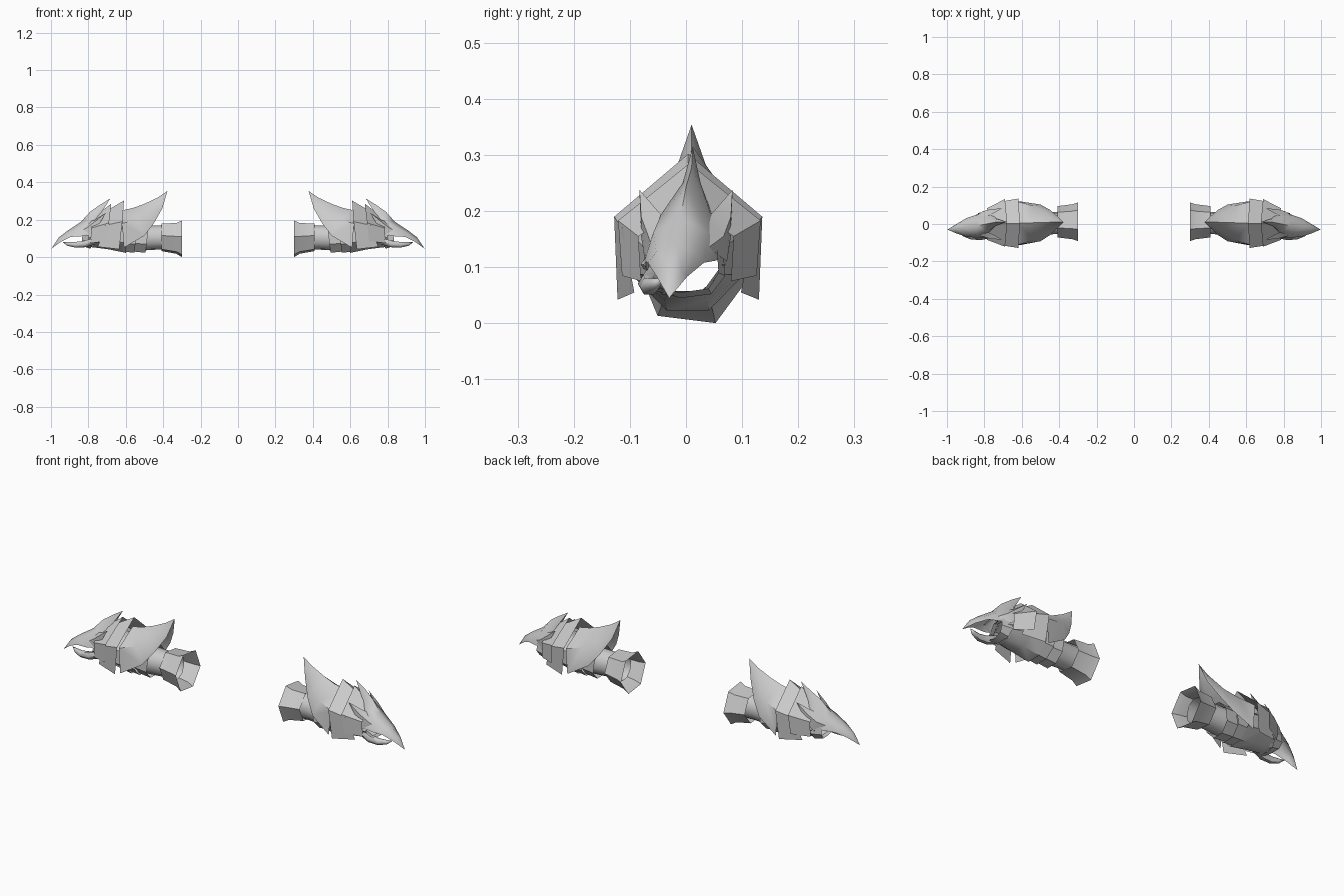
import bpy
import bmesh
import math
from mathutils import Vector

cube = bpy.data.objects.get("Cube")
if cube:
    bpy.data.objects.remove(cube)

grey = bpy.data.materials.new("plain grey")
grey.use_nodes = True
COLOUR = (0.6, 0.6, 0.6, 1)
grey.diffuse_color = COLOUR
grey.node_tree.nodes["Principled BSDF"].inputs["Base Color"].default_value = COLOUR


def loft(name, rows, closed=False, angle=35):
    """Skin rows of points, merge collapsed tips, mirror to the other arm."""
    bm = bmesh.new()
    grid = [[bm.verts.new(p) for p in row] for row in rows]
    n = len(rows[0])
    for a, b in zip(grid, grid[1:]):
        for i in range(n if closed else n - 1):
            j = (i + 1) % n
            bm.faces.new((a[i], a[j], b[j], b[i]))
    bmesh.ops.remove_doubles(bm, verts=bm.verts, dist=0.0005)
    bmesh.ops.recalc_face_normals(bm, faces=bm.faces)
    mesh = bpy.data.meshes.new(name)
    bm.to_mesh(mesh)
    bm.free()
    mesh.materials.append(grey)
    ob = bpy.data.objects.new(name, mesh)
    bpy.context.collection.objects.link(ob)
    bpy.ops.object.select_all(action='DESELECT')
    ob.select_set(True)
    bpy.context.view_layer.objects.active = ob
    bpy.ops.object.shade_smooth_by_angle(angle=math.radians(angle))
    mod = ob.modifiers.new("other_arm", 'MIRROR')
    mod.use_mirror_merge = False
    return ob


def arch(centre, half):
    """Full arch from a half listed ridge first, mirrored about y = centre."""
    right = [(x, centre - y, z) for x, y, z in reversed(half)]
    return right + [(x, centre + y, z) for x, y, z in half[1:]]


def ring(x, cy, cz, ry, rz, n=6, turn=-7, lean=0.0):
    """Upright polygon ring; lean pushes the top along x."""
    pts = []
    for i in range(n):
        a = math.radians(turn + 360 * i / n)
        pts.append((x + lean * math.sin(a), cy + ry * math.cos(a), cz + rz * math.sin(a)))
    return pts


# Flared cuff and wrist sleeve, open at both ends
loft("cuff", [ring(0.30, 0.012, 0.098, 0.104, 0.106),
              ring(0.33, 0.012, 0.1, 0.094, 0.089),
              ring(0.41, 0.012, 0.106, 0.084, 0.08)], True, 45)
loft("wrist_sleeve", [ring(0.36, 0.005, 0.105, 0.06, 0.068, 10),
                      ring(0.43, 0.005, 0.105, 0.06, 0.066, 10),
                      ring(0.53, 0.005, 0.103, 0.068, 0.07, 10)], True, 45)

# Overlapping wrist bands
for k, x in enumerate((0.485, 0.545)):
    loft(f"wrist_band_{k + 1}", [ring(x, 0.005, 0.102, 0.078 + 0.01 * k, 0.085, 8, 22.5, -0.01),
                                 ring(x + 0.07, 0.005, 0.104, 0.072 + 0.01 * k, 0.08, 8, 22.5, -0.01)],
         True, 30)

# Hollow hand shell under the plates
loft("hand_shell", [ring(0.60, 0.003, 0.115, 0.098, 0.1, 8, 22.5),
                    ring(0.69, 0.0, 0.12, 0.1, 0.085, 8, 22.5),
                    ring(0.79, -0.005, 0.11, 0.072, 0.06, 8, 22.5)], True, 40)
loft("hand_rim", [ring(0.775, -0.005, 0.105, 0.076, 0.062, 6, 0),
                  ring(0.80, -0.005, 0.105, 0.07, 0.055, 6, 0)], True, 30)

# Swept-back leaf plate ending in a point over the wrist
tip = (0.377, 0, 0.354)
loft("rear_spike_plate", [
    arch(0.01, [tip, tip, tip]),
    arch(0.01, [(0.43, 0, 0.318), (0.42, 0.025, 0.283), (0.405, 0.028, 0.26)]),
    arch(0.008, [(0.50, 0, 0.285), (0.48, 0.06, 0.235), (0.45, 0.068, 0.18)]),
    arch(0.006, [(0.56, 0, 0.263), (0.54, 0.092, 0.2), (0.50, 0.098, 0.115)]),
    arch(0.004, [(0.62, 0, 0.25), (0.62, 0.115, 0.18), (0.61, 0.117, 0.05)])], angle=50)

# Two peaked plates over the back of the hand
loft("hand_plate_rear", [
    arch(0.004, [(0.61, 0, 0.302), (0.618, 0.132, 0.19), (0.635, 0.126, 0.042)]),
    arch(0.003, [(0.70, 0, 0.25), (0.71, 0.117, 0.17), (0.75, 0.095, 0.055)])], angle=30)
loft("hand_plate_front", [
    arch(0.006, [(0.678, 0, 0.285), (0.69, 0.127, 0.183), (0.70, 0.12, 0.085)]),
    arch(0.0, [(0.78, 0, 0.21), (0.785, 0.085, 0.155), (0.785, 0.08, 0.075)])], angle=30)

# Beaked hood over the fingers with a crest spike
tip = (0.682, 0, 0.314)
end = (0.998, 0, 0.045)
loft("beak_hood", [
    arch(0.012, [tip, tip, tip]),
    arch(0.01, [(0.74, 0, 0.278), (0.735, 0.016, 0.25), (0.74, 0.02, 0.225)]),
    arch(0.0, [(0.79, 0, 0.243), (0.785, 0.044, 0.195), (0.775, 0.072, 0.125)]),
    arch(-0.01, [(0.84, 0, 0.188), (0.84, 0.048, 0.162), (0.83, 0.064, 0.112)]),
    arch(-0.018, [(0.91, 0, 0.142), (0.905, 0.035, 0.127), (0.895, 0.05, 0.108)]),
    arch(-0.025, [(0.958, 0, 0.105), (0.955, 0.019, 0.092), (0.945, 0.027, 0.083)]),
    arch(-0.03, [end, end, end])], angle=55)

# Swept-back spikes on both sides of the hood
for side, label in ((-1, "front"), (1, "back")):
    t = (0.705, side * 0.083, 0.238)
    e = (0.85, side * 0.05 - 0.01, 0.135)
    loft(f"side_spike_{label}", [
        [t] * 3,
        [(0.765, side * 0.05, 0.2), (0.765, side * 0.08, 0.19), (0.755, side * 0.08, 0.155)],
        [(0.81, side * 0.035, 0.185), (0.81, side * 0.067, 0.155), (0.79, side * 0.073, 0.11)],
        [e] * 3], angle=40)


def claw(name, path, radii, n=6):
    """Tapered curved claw along a path in the x-z plane."""
    rows = []
    for i, p in enumerate(path):
        d = Vector(path[min(i + 1, len(path) - 1)]) - Vector(path[max(i - 1, 0)])
        up = d.cross(Vector((0, 1, 0))).normalized()
        side = up.cross(d).normalized()
        rows.append([Vector(p) + radii[i] * (math.cos(a) * side + math.sin(a) * up)
                     for a in (math.tau * k / n for k in range(n))])
    loft(name, rows, True, 60)


# Thumb claw forming the lower jaw, and a slim guard on the other side
claw("thumb_claw", [(0.77, -0.055, 0.085), (0.82, -0.066, 0.07), (0.87, -0.066, 0.066),
                    (0.91, -0.055, 0.07), (0.937, -0.045, 0.08)],
     [0.02, 0.02, 0.017, 0.011, 0])
loft("finger_guard", [[(0.78, 0.065, 0.13), (0.83, 0.055, 0.13)],
                      [(0.78, 0.07, 0.085), (0.835, 0.058, 0.09)],
                      [(0.785, 0.045, 0.052), (0.83, 0.04, 0.062)],
                      [(0.79, -0.01, 0.045), (0.82, -0.01, 0.055)],
                      [(0.78, -0.06, 0.06), (0.82, -0.06, 0.065)]], angle=40)
